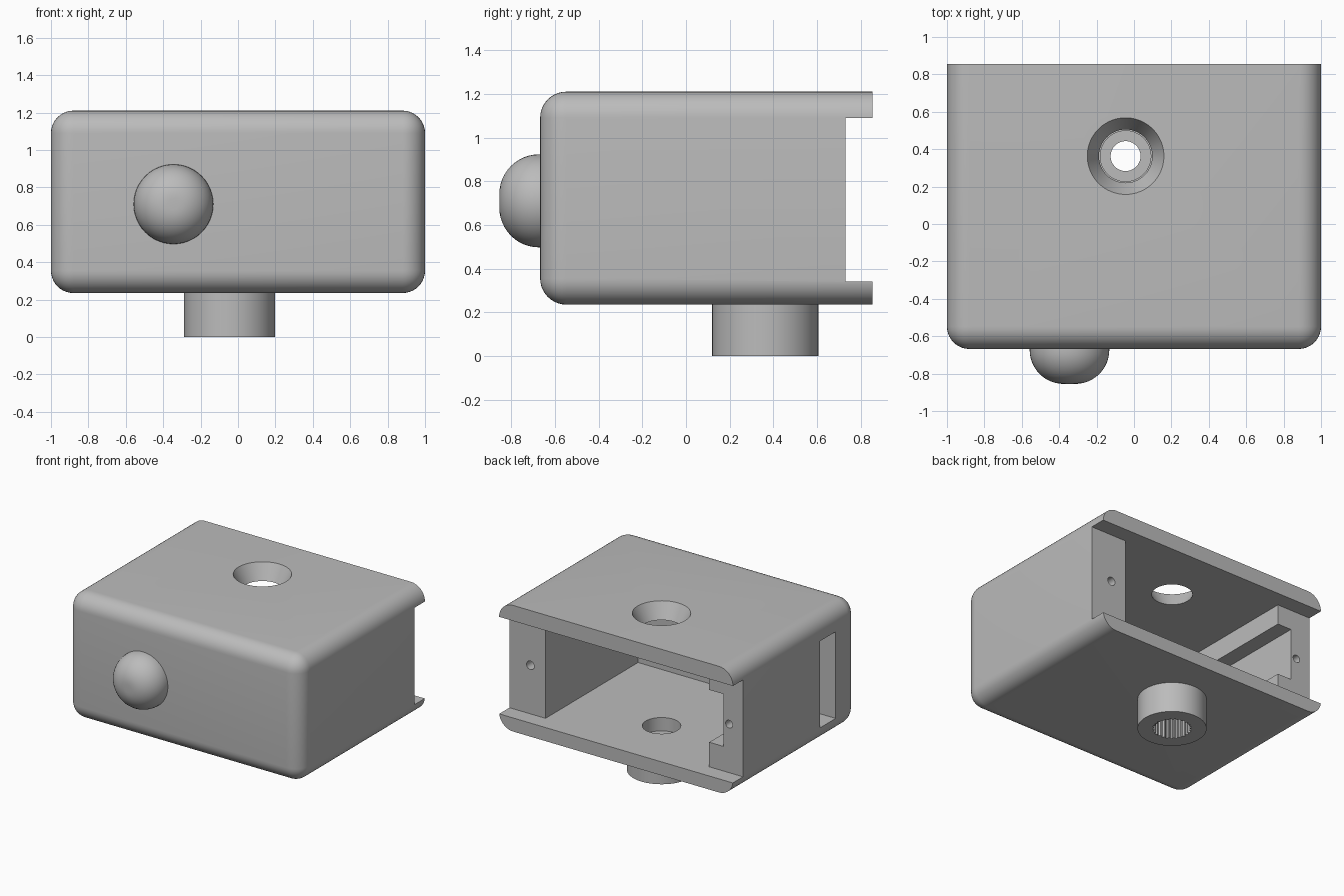
import bpy, bmesh, math
from mathutils import Matrix, Vector

if "Cube" in bpy.data.objects:
    bpy.data.objects.remove(bpy.data.objects["Cube"])

grey = bpy.data.materials.new("plain_grey")
grey.use_nodes = True
COLOUR = (0.5, 0.5, 0.5, 1)
grey.diffuse_color = COLOUR
grey.node_tree.nodes["Principled BSDF"].inputs["Base Color"].default_value = COLOUR


def finish(name, bm):
    bmesh.ops.recalc_face_normals(bm, faces=bm.faces)
    mesh = bpy.data.meshes.new(name)
    bm.to_mesh(mesh)
    bm.free()
    mesh.materials.append(grey)
    ob = bpy.data.objects.new(name, mesh)
    bpy.context.collection.objects.link(ob)
    return ob


def box_bm(lo, hi):
    bm = bmesh.new()
    lo, hi = Vector(lo), Vector(hi)
    size = Matrix.Diagonal((*(hi - lo), 1))
    bmesh.ops.create_cube(bm, size=1, matrix=Matrix.Translation((lo + hi) / 2) @ size)
    return bm


def box(name, lo, hi):
    return finish(name, box_bm(lo, hi))


def cylinder(name, centre, r1, r2, depth, along_y=False, sides=64):
    bm = bmesh.new()
    turn = Matrix.Rotation(math.pi / 2, 4, "X") if along_y else Matrix()
    bmesh.ops.create_cone(bm, cap_ends=True, segments=sides, radius1=r1, radius2=r2,
                          depth=depth, matrix=Matrix.Translation(centre) @ turn)
    return finish(name, bm)


def vertical(name, z0, z1, r0, r1):
    return cylinder(name, (PX, PY, (z0 + z1) / 2), r0, r1, z1 - z0)


def cut(ob, cutters):
    for c in cutters:
        m = ob.modifiers.new("cut", "BOOLEAN")
        m.operation, m.solver, m.object = "DIFFERENCE", "EXACT", c
    bpy.context.view_layer.update()
    done = bpy.data.meshes.new_from_object(
        ob.evaluated_get(bpy.context.evaluated_depsgraph_get()))
    ob.modifiers.clear()
    ob.data = done
    for c in cutters:
        bpy.data.objects.remove(c)


def smooth(ob):
    bpy.ops.object.select_all(action="DESELECT")
    ob.select_set(True)
    bpy.context.view_layer.objects.active = ob
    bpy.ops.object.shade_smooth_by_angle(angle=math.radians(30))


PX, PY = -0.045, 0.363          # pivot axis shared by holes and boss
BACK, WALL_END = 0.855, 0.73
FLOOR, CEILING, MID = 0.34, 1.09, 0.715

# Housing: block with every edge rounded except around the open back
bm = box_bm((-1, -0.668, 0.235), (1, BACK, 1.21))
edges = [e for e in bm.edges if any(v.co.y < 0 for v in e.verts)]
bmesh.ops.bevel(bm, geom=edges, offset=0.12, segments=10, profile=0.5, affect="EDGES")
housing = finish("housing", bm)
cut(housing, [
    box("back_notch", (-2, WALL_END, FLOOR), (2, 2, CEILING)),
    box("cavity", (-0.71, -0.40, FLOOR), (0.69, 0.8, CEILING)),
    box("side_channel", (-0.83, -0.40, 0.53), (0, 0.8, 0.935)),
    box("side_slot", (-1.2, -0.40, 0.36), (-0.6, -0.21, 1.03)),
    vertical("tapered_hole", CEILING - 0.001, 1.2101, 0.142, 0.205),
    vertical("floor_hole", 0.2, 0.4, 0.135, 0.135),
    cylinder("screw_hole_left", (0.82, WALL_END, MID), 0.033, 0.033, 0.5, True, 24),
    cylinder("screw_hole_right", (-0.88, WALL_END, MID), 0.03, 0.03, 0.5, True, 24),
])
smooth(housing)

# Splined shaft socket under the floor
boss = vertical("shaft_boss", 0, 0.237, 0.243, 0.243)
bm = bmesh.new()
TEETH = 25
ring = []
for i in range(TEETH * 4):
    r = 0.139 if i % 4 < 2 else 0.126
    a = math.tau * i / (TEETH * 4)
    ring.append(bm.verts.new((PX + r * math.cos(a), PY + r * math.sin(a), -0.1)))
face = bm.faces.new(ring)
top = bmesh.ops.extrude_face_region(bm, geom=[face])["geom"]
bmesh.ops.translate(bm, vec=(0, 0, 0.27),
                    verts=[v for v in top if isinstance(v, bmesh.types.BMVert)])
cut(boss, [finish("spline", bm), vertical("screw_passage", 0.1, 0.4, 0.08, 0.08)])
smooth(boss)

# Front knob: disc with a large rounded rim, spun about its axis
R, FILLET, TIP = 0.213, 0.182, -0.855
bm = bmesh.new()
profile = [(0, TIP)]
for i in range(13):
    a = math.pi / 2 * i / 12
    profile.append((R - FILLET + FILLET * math.sin(a), TIP + FILLET * (1 - math.cos(a))))
profile += [(R, -0.66), (0, -0.66)]
verts = [bm.verts.new((-0.345 + r, y, 0.71)) for r, y in profile]
edges = [bm.edges.new(pair) for pair in zip(verts, verts[1:])]
bmesh.ops.spin(bm, geom=verts + edges, cent=(-0.345, 0, 0.71), axis=(0, 1, 0),
               angle=math.tau, steps=48)
bmesh.ops.remove_doubles(bm, verts=bm.verts, dist=0.0005)
smooth(finish("front_knob", bm))
